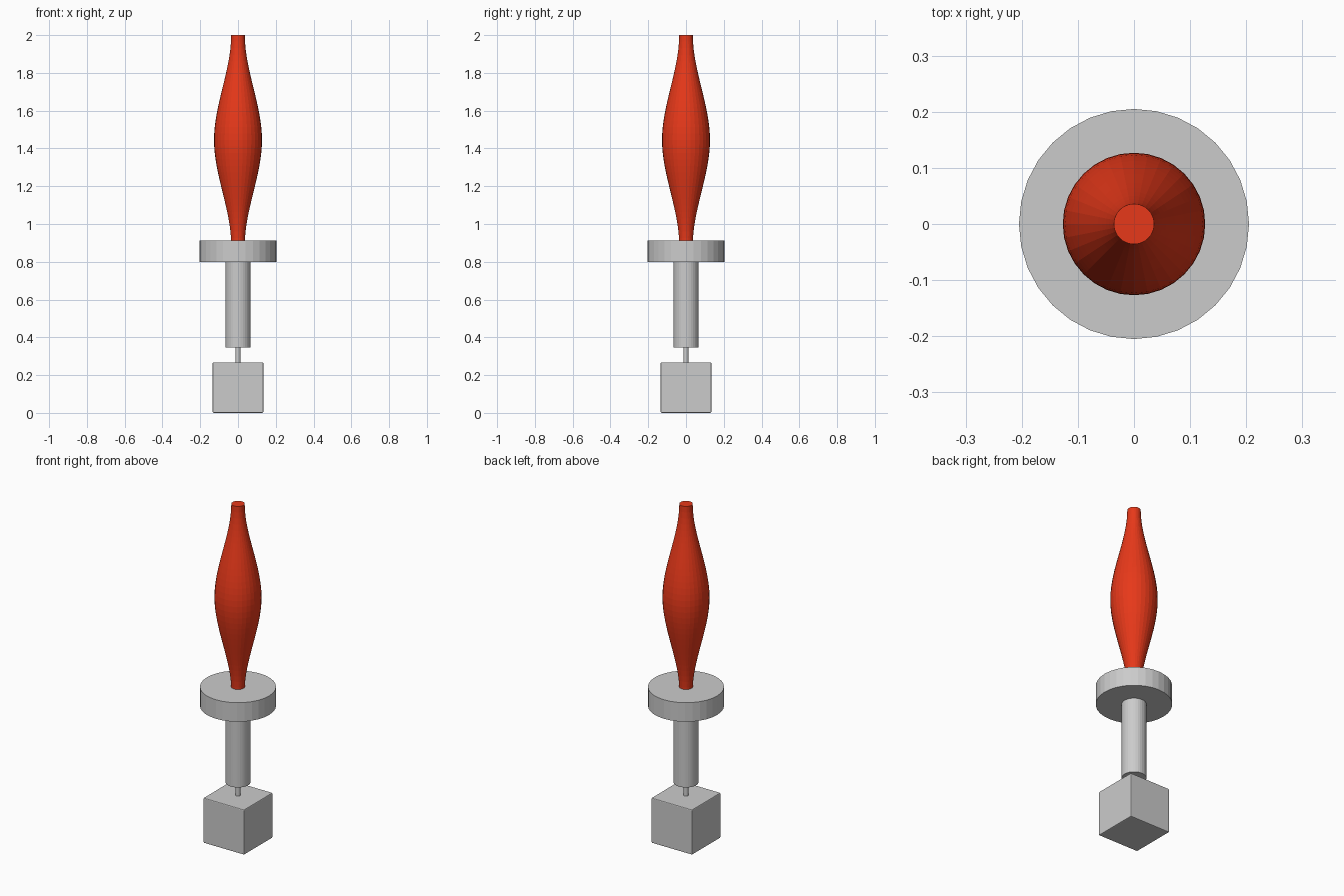
import bpy, bmesh, math

if "Cube" in bpy.data.objects:
    bpy.data.objects.remove(bpy.data.objects["Cube"])

SIDES = 32


def lathe(name, profile):
    """Closed solid of revolution from (radius, z) pairs, bottom to top."""
    bm = bmesh.new()
    rings = []
    for r, z in profile:
        rings.append([bm.verts.new((r * math.cos(2 * math.pi * i / SIDES),
                                    r * math.sin(2 * math.pi * i / SIDES), z))
                      for i in range(SIDES)])
    for a, b in zip(rings, rings[1:]):
        for i in range(SIDES):
            j = (i + 1) % SIDES
            bm.faces.new((a[i], a[j], b[j], b[i]))
    bm.faces.new(rings[0][::-1])
    bm.faces.new(rings[-1])
    mesh = bpy.data.meshes.new(name)
    bm.to_mesh(mesh)
    bm.free()
    obj = bpy.data.objects.new(name, mesh)
    bpy.context.collection.objects.link(obj)
    return obj


# Cube pommel with a slight edge bevel
bpy.ops.mesh.primitive_cube_add(size=0.268, location=(0, 0, 0.134))
pommel = bpy.context.object
pommel.name = "pommel"
bevel = pommel.modifiers.new("edge_bevel", 'BEVEL')
bevel.width = 0.005
bevel.segments = 2

# Thin pin, grip and round guard
lathe("pin", [(0.013, 0.26), (0.013, 0.36)])
lathe("grip", [(0.067, 0.345), (0.067, 0.81)])
lathe("guard", [(0.205, 0.80), (0.205, 0.913)])

# Blade: narrow rod swelling smoothly around its middle
TIP_R, MAX_R, MID, HALF, STEPS = 0.036, 0.127, 1.445, 0.555, 32
profile = []
for k in range(STEPS + 1):
    d = -1 + 2 * k / STEPS
    t = 1 - abs(d)
    profile.append((TIP_R + (MAX_R - TIP_R) * t * t * (3 - 2 * t), MID + HALF * d))
blade = lathe("blade", profile)
red = bpy.data.materials.new("blade_red")
red.diffuse_color = (0.8, 0.04, 0.01, 1)
red.use_nodes = True
red.node_tree.nodes["Principled BSDF"].inputs["Base Color"].default_value = red.diffuse_color
blade.data.materials.append(red)
